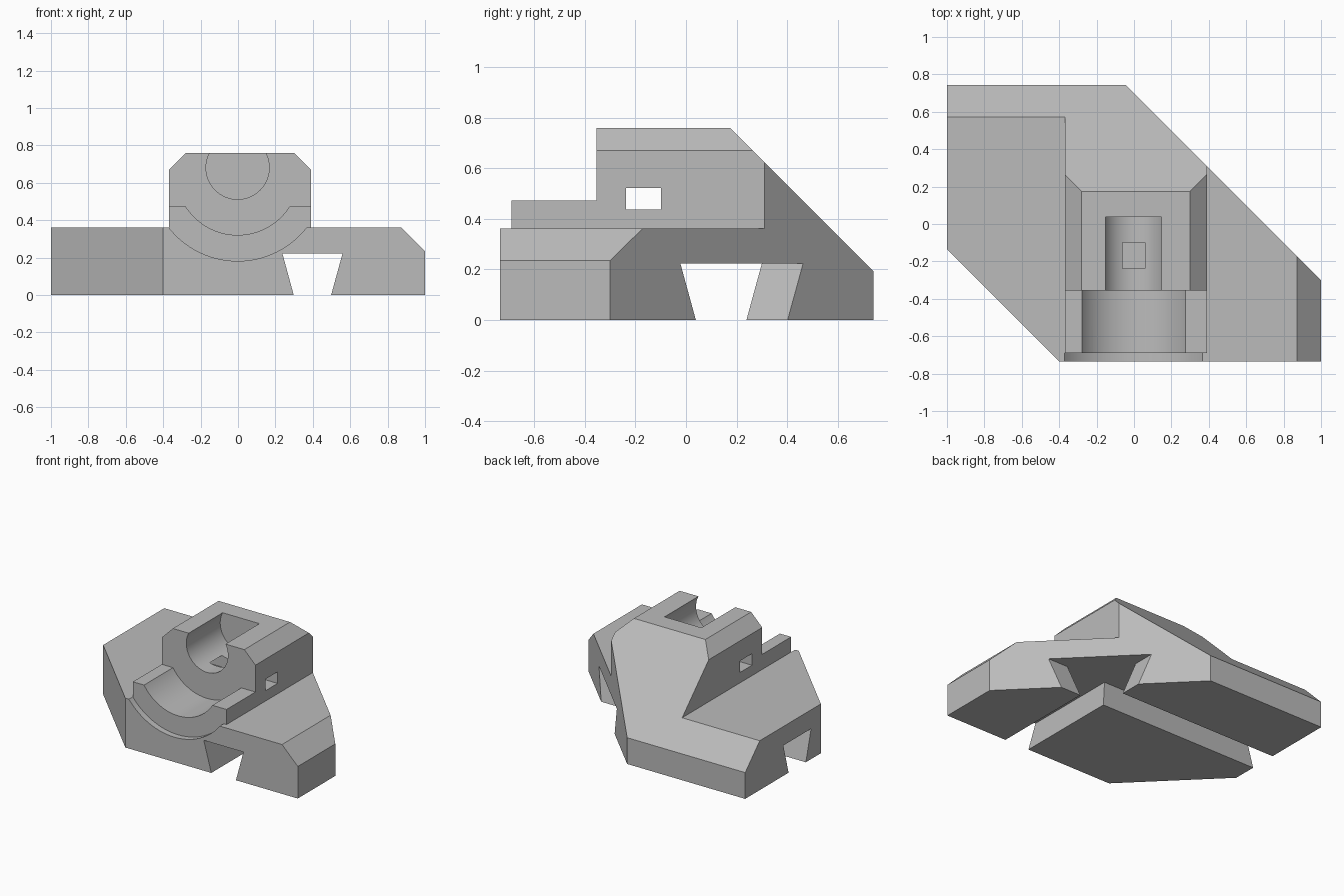
import bpy, bmesh, math
from mathutils import Vector

cube = bpy.data.objects.get("Cube")
if cube:
    bpy.data.objects.remove(cube, do_unlink=True)

grey = bpy.data.materials.new("plain grey")
grey.use_nodes = True
grey.diffuse_color = (0.5, 0.5, 0.5, 1)
grey.node_tree.nodes["Principled BSDF"].inputs["Base Color"].default_value = (0.5, 0.5, 0.5, 1)


def prism(name, profile, axis, lo, hi):
    """Extrude a 2D profile along the named axis from lo to hi."""
    place = {"x": lambda a, b, d: Vector((d, a, b)),
             "y": lambda a, b, d: Vector((a, d, b)),
             "z": lambda a, b, d: Vector((a, b, d))}[axis]
    bm = bmesh.new()
    face = bm.faces.new([bm.verts.new(place(a, b, lo)) for a, b in profile])
    out = bmesh.ops.extrude_face_region(bm, geom=[face])
    verts = [v for v in out["geom"] if isinstance(v, bmesh.types.BMVert)]
    bmesh.ops.translate(bm, verts=verts, vec=place(0, 0, hi - lo))
    bmesh.ops.recalc_face_normals(bm, faces=bm.faces)
    mesh = bpy.data.meshes.new(name)
    bm.to_mesh(mesh)
    bm.free()
    mesh.materials.append(grey)
    obj = bpy.data.objects.new(name, mesh)
    bpy.context.collection.objects.link(obj)
    return obj


def rect(a0, a1, b0, b1):
    return [(a0, b0), (a1, b0), (a1, b1), (a0, b1)]


def circle(cx, cz, r, n=96):
    return [(cx + r * math.cos(math.tau * i / n), cz + r * math.sin(math.tau * i / n))
            for i in range(n)]


def dovetail(mid):
    return [(mid - 0.1, 0), (mid - 0.161, 0.223), (mid + 0.161, 0.223), (mid + 0.1, 0),
            (mid + 0.1, -0.1), (mid - 0.1, -0.1)]


def combine(target, tool, operation):
    tool.hide_render = True
    mod = target.modifiers.new(tool.name, "BOOLEAN")
    mod.operation, mod.solver, mod.object = operation, "EXACT", tool
    bpy.context.view_layer.objects.active = target
    bpy.ops.object.modifier_apply(modifier=mod.name)
    bpy.data.objects.remove(tool, do_unlink=True)


# Base plate with its bevelled left edge
body = prism("bearing_block", [(-1, 0), (1, 0), (1, 0.235), (0.872, 0.362), (-1, 0.362)],
             "y", -0.735, 0.742)

# Raised housing and front cradle
hub = [(-0.37, 0.3), (0.39, 0.3), (0.39, 0.67), (0.3, 0.76), (-0.28, 0.76), (-0.37, 0.67)]
combine(body, prism("housing", hub, "y", -0.355, 0.74), "UNION")
combine(body, prism("cradle", rect(-0.37, 0.39, 0.3, 0.473), "y", -0.69, -0.3), "UNION")

cutters = [
    # Diagonal corners and sloping back
    ("front_corner", [(-0.4, -0.735), (-1, -0.135), (-1.6, -0.135), (-1.6, -1.2), (0.065, -1.2)],
     "z", -0.5, 1.5),
    ("back_corner", [(1.2, -0.5), (-0.5, 1.2), (1.2, 1.2)], "z", -0.5, 1.5),
    ("back_slope", [(1.0, -0.065), (-0.065, 1.0), (1.0, 1.0)], "x", -1.5, 1.5),
    # Crossing dovetail channels
    ("long_channel", dovetail(0.398), "y", -1.5, 1.5),
    ("cross_channel", dovetail(0.139), "x", -1.5, 1.5),
    # Bores, front recess and side window
    ("small_bore", circle(-0.002, 0.681, 0.169), "y", -0.6, 0.038),
    ("large_bore", circle(-0.002, 0.65, 0.329), "y", -0.9, -0.355),
    ("front_recess", circle(-0.002, 0.65, 0.468), "y", -0.9, -0.69),
    ("side_window", rect(-0.237, -0.098, 0.438, 0.523), "x", -1.0, 1.0),
]
for args in cutters:
    combine(body, prism(*args), "DIFFERENCE")

# Smooth bores, crisp machined edges
bpy.ops.object.select_all(action="DESELECT")
body.select_set(True)
bpy.context.view_layer.objects.active = body
bpy.ops.object.shade_smooth_by_angle(angle=math.radians(20))
